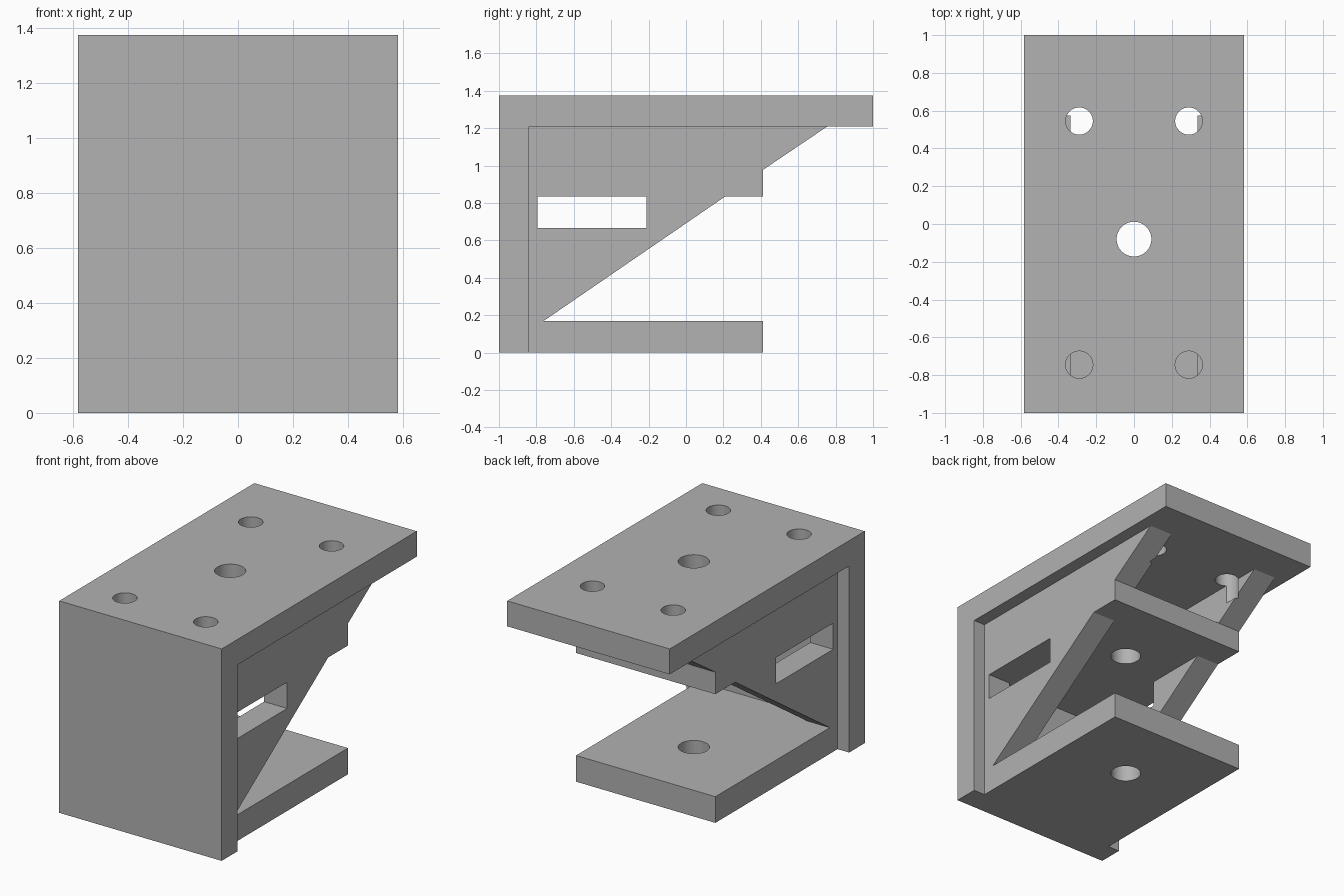
import bpy
import bmesh
from mathutils import Matrix

cube = bpy.data.objects.get("Cube")
if cube:
    bpy.data.objects.remove(cube, do_unlink=True)

grey = bpy.data.materials.new("plain grey")
grey.use_nodes = True
grey.diffuse_color = (0.445, 0.445, 0.445, 1)
grey.node_tree.nodes["Principled BSDF"].inputs["Base Color"].default_value = grey.diffuse_color


def add_object(name, bm):
    bmesh.ops.recalc_face_normals(bm, faces=bm.faces)
    mesh = bpy.data.meshes.new(name)
    bm.to_mesh(mesh)
    bm.free()
    mesh.materials.append(grey)
    obj = bpy.data.objects.new(name, mesh)
    bpy.context.collection.objects.link(obj)
    return obj


def extrude_x(name, profile, x0, x1):
    """Solid from a (y, z) side profile, extruded from x0 to x1."""
    bm = bmesh.new()
    face = bm.faces.new([bm.verts.new((x0, y, z)) for y, z in profile])
    ext = bmesh.ops.extrude_face_region(bm, geom=[face])
    moved = [v for v in ext["geom"] if isinstance(v, bmesh.types.BMVert)]
    bmesh.ops.translate(bm, verts=moved, vec=(x1 - x0, 0, 0))
    return add_object(name, bm)


def rect(y0, y1, z0, z1):
    return [(y0, z0), (y1, z0), (y1, z1), (y0, z1)]


def drill(name, x, y, radius, z0, z1):
    bm = bmesh.new()
    bmesh.ops.create_cone(bm, cap_ends=True, segments=64, radius1=radius, radius2=radius,
                          depth=z1 - z0, matrix=Matrix.Translation((x, y, (z0 + z1) / 2)))
    return add_object(name, bm)


def cut(obj, cutters):
    for cutter in cutters:
        mod = obj.modifiers.new("cut", "BOOLEAN")
        mod.operation = "DIFFERENCE"
        mod.solver = "EXACT"
        mod.object = cutter
        bpy.context.view_layer.objects.active = obj
        bpy.ops.object.modifier_apply(modifier=mod.name)


HALF_WIDTH, BODY, INNER = 0.583, 0.5, 0.335
TOP, UNDER, FRONT = 1.375, 1.21, -0.84
SHELF_Z0, SHELF_Z1, BACK = 0.835, 0.978, 0.413
BASE = 0.17

# Cutters: central through hole, four screw holes, side slot
centre_hole = drill("centre_hole_cutter", 0, -0.08, 0.092, -0.2, 1.6)
screw_holes = [drill("screw_hole_cutter", sx * 0.29, y, 0.072, 1.087, 1.6)
               for sx in (-1, 1) for y in (-0.745, 0.545)]
slot = extrude_x("slot_cutter", rect(-0.795, -0.21, 0.665, SHELF_Z0), -1, 1)

# Front panel and top plate form one L-shaped piece
outer = extrude_x("front_and_top_plate",
                  [(-1, 0), (FRONT, 0), (FRONT, UNDER), (1, UNDER), (1, TOP), (-1, TOP)],
                  -HALF_WIDTH, HALF_WIDTH)
cut(outer, [centre_hole] + screw_holes)

# Base plate and middle shelf
base = extrude_x("base_plate", rect(FRONT, BACK, 0, BASE), -BODY, BODY)
shelf = extrude_x("middle_shelf", rect(FRONT, BACK, SHELF_Z0, SHELF_Z1), -INNER, INNER)
for plate in (base, shelf):
    cut(plate, [centre_hole])

# Slanted side walls, stepped where they carry the shelf
wall_profile = [(FRONT, BASE), (-0.76, BASE), (0.21, SHELF_Z0), (BACK, SHELF_Z0),
                (BACK, SHELF_Z1), (0.757, UNDER), (FRONT, UNDER)]
walls = []
for name, x0, x1 in (("left_wall", INNER, BODY), ("right_wall", -BODY, -INNER)):
    wall = extrude_x(name, wall_profile, x0, x1)
    cut(wall, [slot] + screw_holes)
    walls.append(wall)

for cutter in [centre_hole, slot] + screw_holes:
    bpy.data.objects.remove(cutter, do_unlink=True)

# Smooth hole walls, crisp plate edges
bpy.ops.object.select_all(action="DESELECT")
for obj in [outer, base, shelf] + walls:
    obj.select_set(True)
bpy.context.view_layer.objects.active = outer
bpy.ops.object.shade_smooth_by_angle(angle=0.5)
